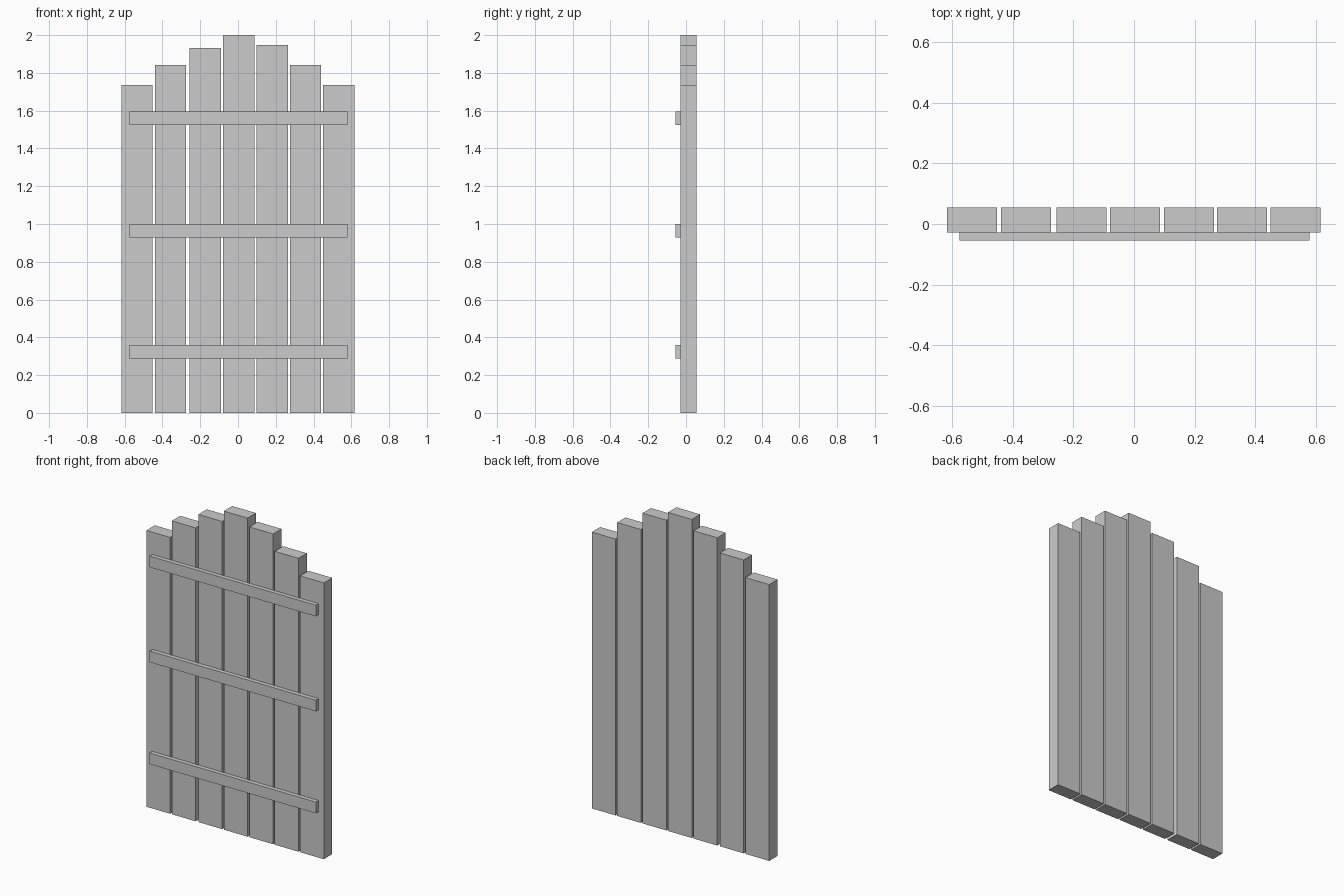
import bpy

if "Cube" in bpy.data.objects:
    bpy.data.objects.remove(bpy.data.objects["Cube"])


def box(name, x0, x1, y0, y1, z0, z1):
    bpy.ops.mesh.primitive_cube_add(
        size=1, location=((x0 + x1) / 2, (y0 + y1) / 2, (z0 + z1) / 2))
    ob = bpy.context.object
    ob.name = name
    ob.scale = (x1 - x0, y1 - y0, z1 - z0)
    bpy.ops.object.transform_apply(location=False, rotation=False, scale=True)
    return ob


# Upright planks: (centre x, height), stepped into an arched top
PLANK_W = 0.165
planks = [(-0.534, 1.735), (-0.357, 1.842), (-0.173, 1.932), (0.004, 2.0),
          (0.181, 1.948), (0.357, 1.842), (0.533, 1.735)]
for i, (x, h) in enumerate(planks, 1):
    box(f"plank_{i}", x - PLANK_W / 2, x + PLANK_W / 2, -0.028, 0.055, 0, h)

# Horizontal battens across the front face
for name, z in (("lower", 0.289), ("middle", 0.929), ("upper", 1.525)):
    box(f"{name}_batten", -0.575, 0.579, -0.055, -0.028, z, z + 0.07)
